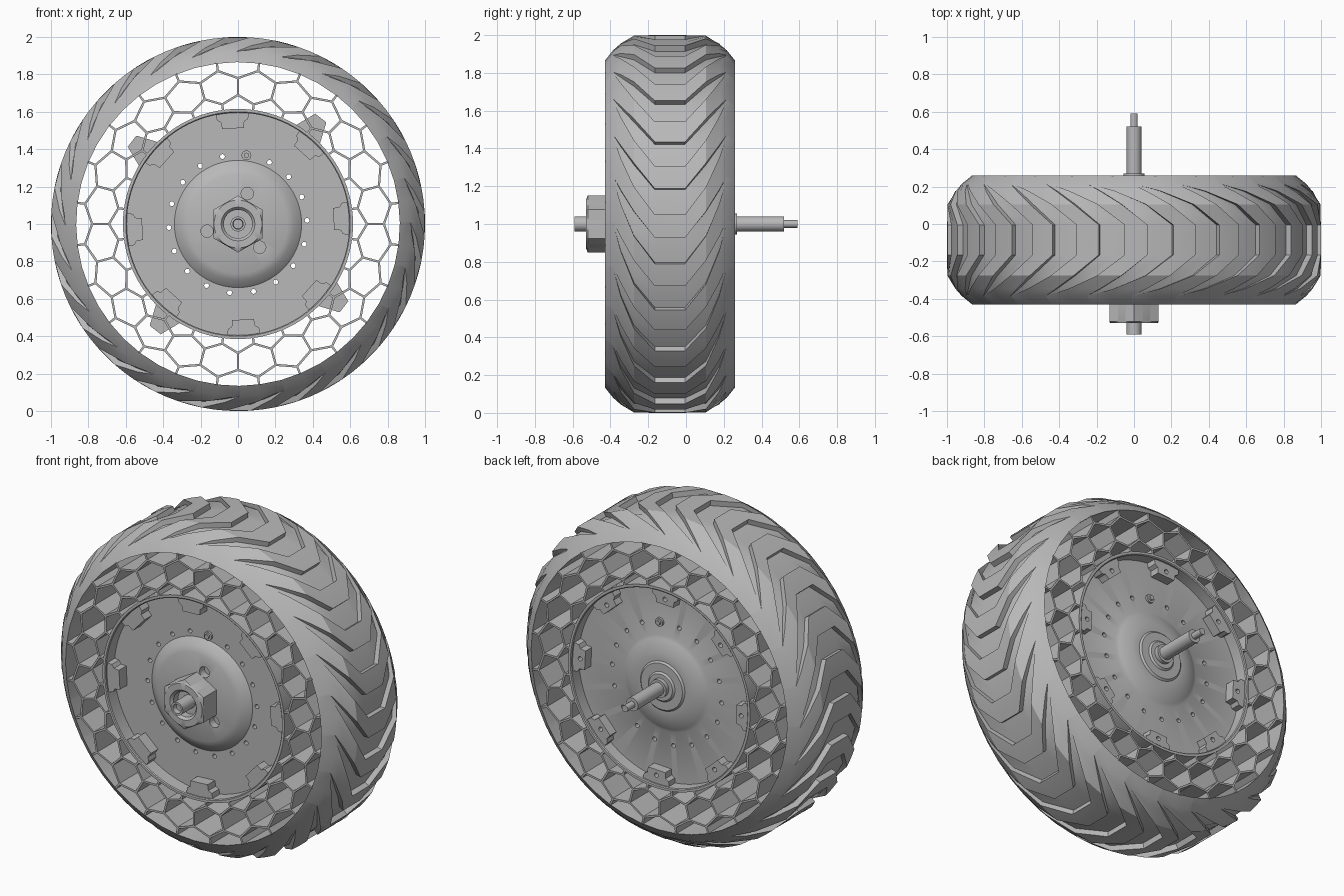
import bpy, bmesh, math
from math import radians, cos, sin, pi

cube = bpy.data.objects.get("Cube")
if cube:
    bpy.data.objects.remove(cube)

grey = bpy.data.materials.new("plain_grey")
grey.use_nodes = True
GREY = (0.48, 0.48, 0.48, 1)
grey.diffuse_color = GREY
grey.node_tree.nodes["Principled BSDF"].inputs["Base Color"].default_value = GREY

FRONT, BACK, MID = -0.43, 0.26, -0.085


def polar(r, deg, y):
    """Point around the axle, which runs along y at height 1."""
    a = radians(deg)
    return (r * cos(a), y, 1 + r * sin(a))


def smooth(ob):
    bpy.ops.object.select_all(action="DESELECT")
    ob.select_set(True)
    bpy.context.view_layer.objects.active = ob
    bpy.ops.object.shade_smooth_by_angle(angle=radians(28))


def finish(name, bm):
    bmesh.ops.remove_doubles(bm, verts=bm.verts, dist=0.0002)
    bmesh.ops.recalc_face_normals(bm, faces=bm.faces)
    mesh = bpy.data.meshes.new(name)
    bm.to_mesh(mesh)
    bm.free()
    mesh.materials.append(grey)
    ob = bpy.data.objects.new(name, mesh)
    bpy.context.collection.objects.link(ob)
    smooth(ob)
    return ob


def lathe(name, profile, segs=96, hexed=()):
    """Spin (radius, y) points; indices in hexed get a six-sided outline."""
    bm = bmesh.new()
    rows = []
    for k, (r, y) in enumerate(profile):
        row = []
        for i in range(segs):
            deg = 360 * i / segs
            rr = r
            if k in hexed:
                rr = r * cos(pi / 6) / cos(radians((deg + 30) % 60 - 30))
            row.append(bm.verts.new(polar(rr, deg, y)))
        rows.append(row)
    for a, b in zip(rows, rows[1:]):
        for i in range(segs):
            j = (i + 1) % segs
            bm.faces.new((a[i], a[j], b[j], b[i]))
    bm.faces.new(rows[0])
    bm.faces.new(rows[-1])
    return finish(name, bm)


def prism(bm, outline, y0, y1):
    """Extrude an outline of (radius, degrees) points along y."""
    a = [bm.verts.new(polar(r, d, y0)) for r, d in outline]
    b = [bm.verts.new(polar(r, d, y1)) for r, d in outline]
    bm.faces.new(a)
    bm.faces.new(b[::-1])
    for i in range(len(a)):
        j = (i + 1) % len(a)
        bm.faces.new((a[i], a[j], b[j], b[i]))


def rod(bm, r, deg, radius, y0, y1, segs=16):
    """Small cylinder parallel to the axle."""
    cx, _, cz = polar(r, deg, 0)
    rings = [[bm.verts.new((cx + radius * cos(2 * pi * i / segs), y,
                            cz + radius * sin(2 * pi * i / segs)))
              for i in range(segs)] for y in (y0, y1)]
    bm.faces.new(rings[0])
    bm.faces.new(rings[1][::-1])
    for i in range(segs):
        j = (i + 1) % segs
        bm.faces.new((rings[0][i], rings[0][j], rings[1][j], rings[1][i]))


def cut(ob, bm):
    cutter = finish("cutter", bm)
    cutter.hide_render = True
    mod = ob.modifiers.new("holes", "BOOLEAN")
    mod.operation, mod.object, mod.solver = "DIFFERENCE", cutter, "EXACT"
    bpy.context.view_layer.objects.active = ob
    bpy.ops.object.modifier_apply(modifier=mod.name)
    bpy.data.objects.remove(cutter)
    smooth(ob)


# Tyre: swept chevron lugs whose grooves fade out on the shoulder
# half-width, radius, groove depth, sweep in degrees, lug share of the pitch
half = [(0.08, 1.0, 0.032, 0, 0.47), (0.19, 1.0, 0.032, 8, 0.5),
        (0.26, 0.956, 0.018, 15, 0.7), (0.3, 0.921, 0, 20, 0.95),
        (0.345, 0.865, 0, 20, 0.95)]
columns = [(-d, *rest) for d, *rest in reversed(half)] + half
LUGS = 24
pitch = 360 / LUGS
bm = bmesh.new()
grid = []
for d, r, depth, sweep, w in columns:
    col = []
    for n in range(LUGS):
        low = r - depth
        for s, rr in ((0, r), (w / 2, r), (w, r), (w, low), ((w + 1) / 2, low), (1, low)):
            col.append(bm.verts.new(polar(rr, 10.8 + (n + s) * pitch + sweep, MID + d)))
    grid.append(col)
for a, b in zip(grid, grid[1:] + grid[:1]):
    for i in range(len(a)):
        j = (i + 1) % len(a)
        bm.faces.new((a[i], a[j], b[j], b[i]))
finish("tyre", bm)

# Honeycomb web between rim and tyre
bm = bmesh.new()
CELLS = 24
step = 180 / CELLS


def wall(p, q, t=0.0058):
    (x0, _, z0), (x1, _, z1) = polar(*p, 0), polar(*q, 0)
    length = math.hypot(x1 - x0, z1 - z0)
    ux, uz = (x1 - x0) / length * t, (z1 - z0) / length * t
    ring = [(x0 - uz, z0 + ux), (x0 + uz, z0 - ux), (x1 + uz, z1 - ux), (x1 - uz, z1 + ux)]
    a = [bm.verts.new((x, FRONT + 0.002, z)) for x, z in ring]
    b = [bm.verts.new((x, BACK - 0.002, z)) for x, z in ring]
    bm.faces.new(a)
    bm.faces.new(b[::-1])
    for i in range(4):
        bm.faces.new((a[i], a[i - 1], b[i - 1], b[i]))


for i in range(0, 2 * CELLS, 2):
    d = i * step
    for side in (-step, step):
        wall((0.69, d), (0.645, d + side))
        wall((0.78, d), (0.825, d + side))
    wall((0.69, d), (0.78, d))
    wall((0.61, d + step), (0.645, d + step))
    wall((0.825, d + step), (0.868, d + step))
finish("honeycomb_web", bm)

# Four tapered gussets that fill web cells beside the rim
bm = bmesh.new()
for k in range(4):
    c = 52 + 90 * k
    prism(bm, [(0.605, c - 8), (0.72, c - 3), (0.72, c + 3), (0.605, c + 8), (0.605, c)],
          -0.2, 0.04)
finish("web_gussets", bm)

# Rim and hub disc in one turned piece, with bolt holes
hub = lathe("hub_disc", [
    (0.05, -0.395), (0.265, -0.395), (0.3, -0.378), (0.335, -0.35), (0.34, -0.345),
    (0.595, -0.345), (0.595, -0.425), (0.6, FRONT), (0.615, FRONT), (0.615, BACK),
    (0.6, BACK), (0.595, 0.255), (0.595, 0.185), (0.29, 0.185), (0.27, 0.195),
    (0.2, 0.225), (0.15, 0.225), (0.14, 0.235), (0.09, 0.235), (0.08, 0.245), (0.05, 0.245)])
bm = bmesh.new()
for k in range(18):
    if k != 4:
        rod(bm, 0.37, 3 + 20 * k, 0.013, -0.5, 0.4)
for k in range(3):
    rod(bm, 0.17, 73 + 120 * k, 0.033, -0.5, -0.35, 24)
cut(hub, bm)

# Valve, a small collar with a stem on each face of the disc
bm = bmesh.new()
rod(bm, 0.37, 83, 0.026, -0.358, 0.198, 20)
rod(bm, 0.37, 83, 0.014, -0.37, 0.21)
finish("valve", bm)

# Clip blocks around the inside of the rim, front and back
for name, y0, y1 in (("front_clips", -0.415, -0.34), ("back_clips", 0.18, 0.245)):
    bm = bmesh.new()
    for k in range(8):
        c = 3 + 45 * k
        prism(bm, [(0.515, c - 6.5), (0.515, c + 6.5), (0.55, c + 6.5), (0.565, c + 8.5),
                   (0.602, c + 8.5), (0.602, c), (0.602, c - 8.5), (0.565, c - 8.5),
                   (0.55, c - 6.5)], y0, y1)
    clips = finish(name, bm)
    if y1 > 0:
        bm = bmesh.new()
        for k in range(8):
            rod(bm, 0.545, 3 + 45 * k, 0.014, 0.2, 0.3, 12)
        cut(clips, bm)

# Hexagonal nut with a round socket
lathe("axle_nut", [(0.152, -0.385), (0.152, -0.52), (0.128, -0.53), (0.09, -0.53),
                   (0.076, -0.515), (0.076, -0.47), (0.03, -0.47)], hexed=(0, 1))

# Axle: stub in front, stepped shaft behind
lathe("axle", [(0.025, -0.56), (0.028, -0.59), (0.04, -0.59), (0.04, 0.23), (0.055, 0.23),
               (0.055, 0.27), (0.04, 0.27), (0.04, 0.52), (0.02, 0.52), (0.02, 0.59)], 32)
